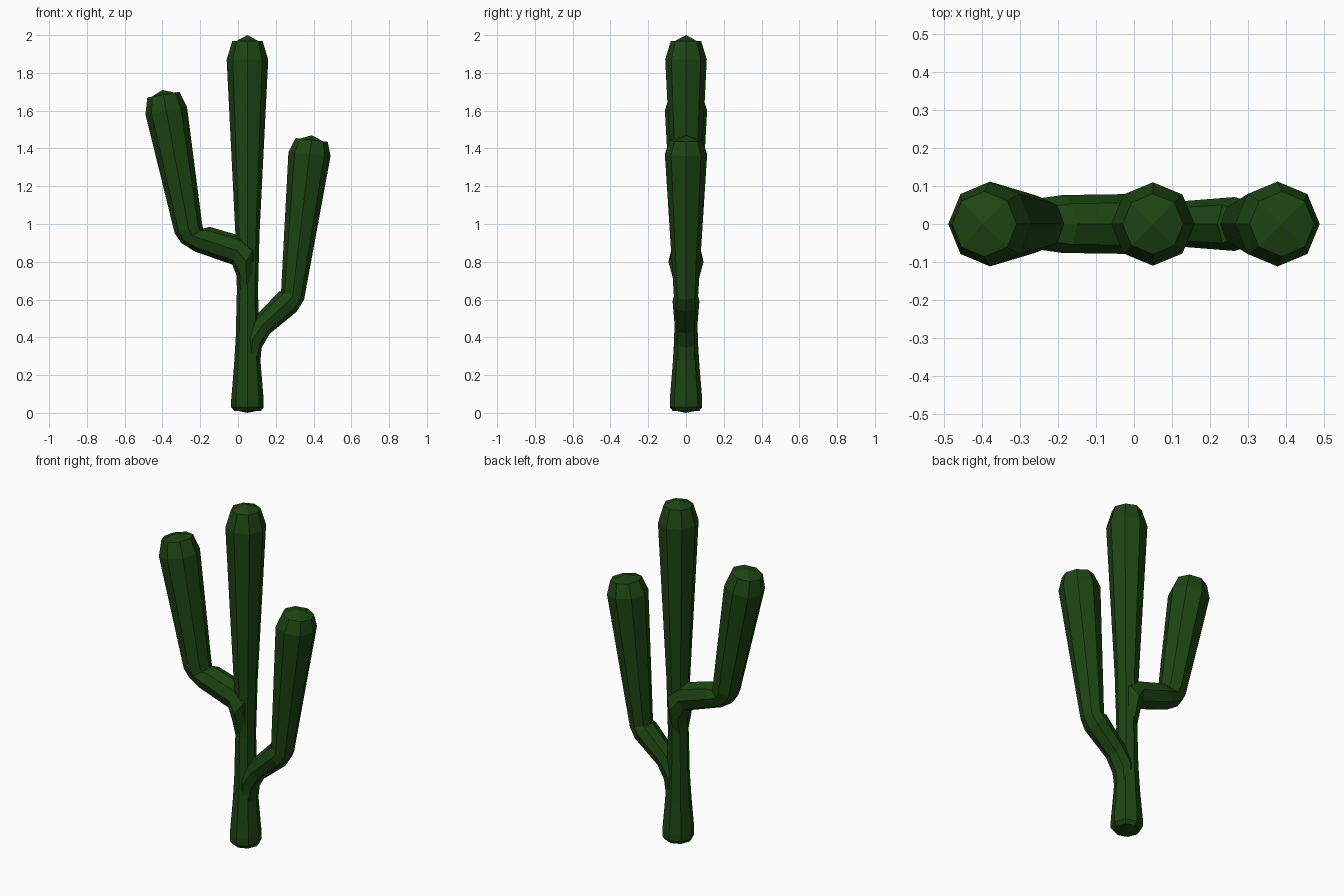
import bpy, bmesh, math
from mathutils import Vector

if "Cube" in bpy.data.objects:
    bpy.data.objects.remove(bpy.data.objects["Cube"])

green = bpy.data.materials.new("dark_green")
green.diffuse_color = (0.012, 0.06, 0.006, 1)
green.use_nodes = True
green.node_tree.nodes["Principled BSDF"].inputs["Base Color"].default_value = green.diffuse_color


def limb(name, rings, start, tip):
    """Octagonal tube; each ring is given by its two edge points in the xz plane."""
    bm = bmesh.new()
    loops = []
    for xa, za, xb, zb in rings:
        a, b = Vector((xa, 0, za)), Vector((xb, 0, zb))
        mid, half = (a + b) / 2, (b - a) / 2
        side = Vector((0, half.length, 0))
        loops.append([bm.verts.new(mid + half * math.cos(i * math.pi / 4)
                                   + side * math.sin(i * math.pi / 4)) for i in range(8)])
    for lo, hi in zip(loops, loops[1:]):
        for i in range(8):
            j = (i + 1) % 8
            bm.faces.new((lo[i], lo[j], hi[j], hi[i]))
    # caps made of four quads meeting in a middle point
    for loop, point in ((loops[0], start), (loops[-1], tip)):
        c = bm.verts.new((point[0], 0, point[1]))
        for i in range(0, 8, 2):
            bm.faces.new((loop[i - 1], loop[i], loop[i + 1], c))
    bmesh.ops.recalc_face_normals(bm, faces=bm.faces)
    mesh = bpy.data.meshes.new(name)
    bm.to_mesh(mesh)
    bm.free()
    mesh.materials.append(green)
    ob = bpy.data.objects.new(name, mesh)
    bpy.context.collection.objects.link(ob)
    return ob


# trunk, (height, radius) around x = 0.05
profile = [(0.01, 0.07), (0.03, 0.086), (0.07, 0.086), (0.25, 0.071), (0.4, 0.062),
           (0.65, 0.056), (0.95, 0.064), (1.87, 0.11), (1.97, 0.08)]
trunk = limb("cactus", [(0.05 - r, z, 0.05 + r, z) for z, r in profile],
             (0.05, 0), (0.05, 2))

# left arm
left = limb("left_arm", [
    (0.0, 0.64, 0.09, 0.72), (-0.005, 0.72, 0.09, 0.88), (-0.03, 0.785, 0.02, 0.935),
    (-0.23, 0.855, -0.15, 0.985), (-0.30, 0.90, -0.185, 0.975), (-0.335, 0.95, -0.19, 1.0),
    (-0.49, 1.58, -0.27, 1.62), (-0.48, 1.67, -0.31, 1.70)],
    (0.05, 0.68), (-0.40, 1.71))

# right arm
right = limb("right_arm", [
    (0.02, 0.33, 0.118, 0.27), (0.03, 0.43, 0.125, 0.345), (0.095, 0.515, 0.167, 0.418),
    (0.22, 0.645, 0.31, 0.535), (0.228, 0.64, 0.35, 0.60),
    (0.267, 1.38, 0.49, 1.36), (0.305, 1.455, 0.475, 1.435)],
    (0.07, 0.29), (0.39, 1.47))

# merge the arms into the trunk
bpy.context.view_layer.objects.active = trunk
for arm in (left, right):
    mod = trunk.modifiers.new("join", 'BOOLEAN')
    mod.operation = 'UNION'
    mod.solver = 'EXACT'
    mod.object = arm
    bpy.ops.object.modifier_apply(modifier=mod.name)
    bpy.data.objects.remove(arm)
